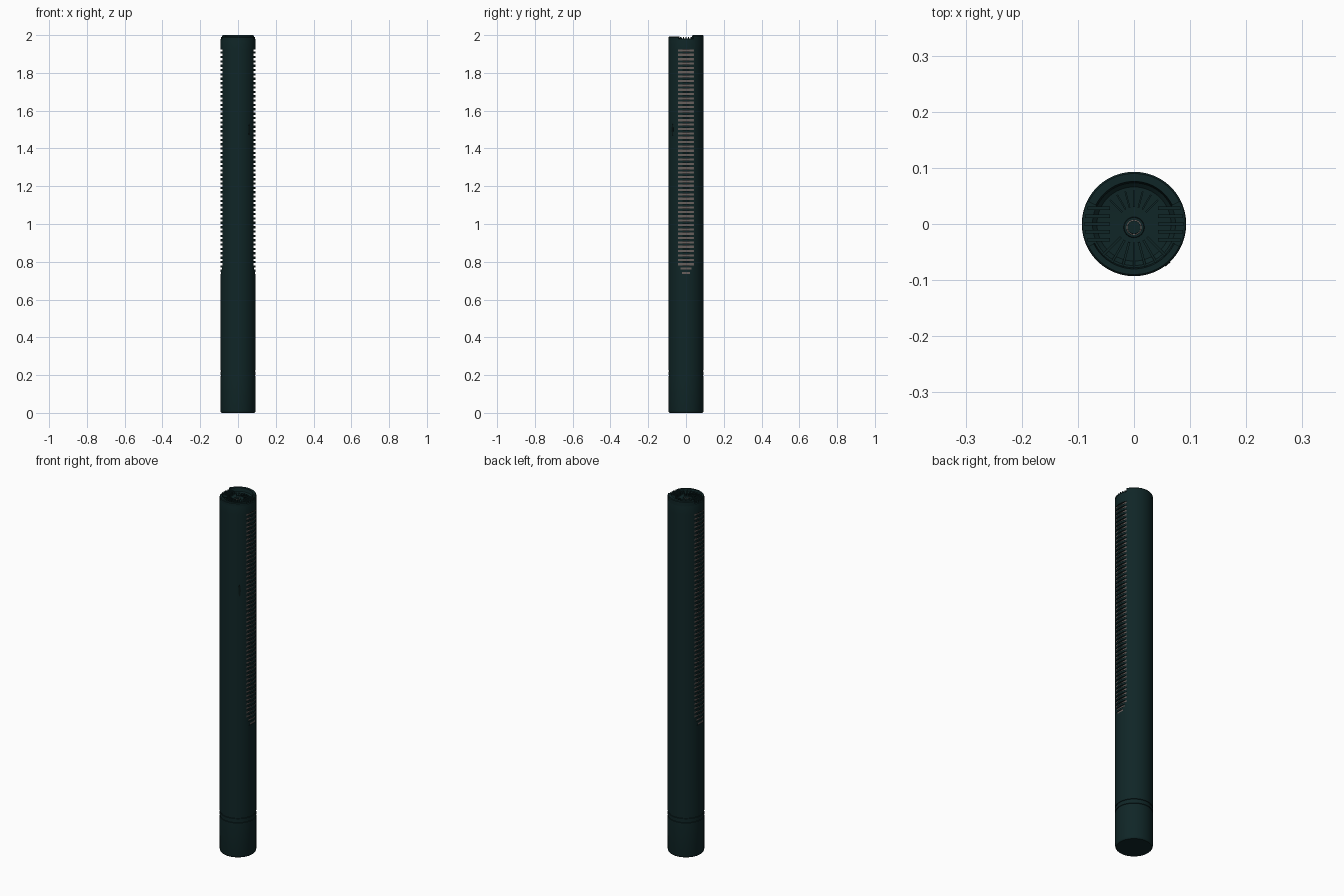
import bpy, bmesh, math
from mathutils import Matrix, Vector

if "Cube" in bpy.data.objects:
    bpy.data.objects.remove(bpy.data.objects["Cube"])

R, SEG = 0.093, 80
FLAT = R * math.cos(math.radians(27))   # depth of the grille floor


def material(name, rgb):
    m = bpy.data.materials.new(name)
    m.diffuse_color = (*rgb, 1)
    m.use_nodes = True
    m.node_tree.nodes["Principled BSDF"].inputs["Base Color"].default_value = m.diffuse_color
    return m


teal = material("dark teal", (0.005, 0.019, 0.020))
grey = material("warm grey", (0.14, 0.115, 0.108))
black = material("near black", (0.003, 0.009, 0.009))


def finish(name, bm, mats, smooth=True):
    bmesh.ops.recalc_face_normals(bm, faces=bm.faces)
    me = bpy.data.meshes.new(name)
    bm.to_mesh(me)
    bm.free()
    ob = bpy.data.objects.new(name, me)
    bpy.context.collection.objects.link(ob)
    for m in mats:
        me.materials.append(m)
    if smooth:
        bpy.context.view_layer.objects.active = ob
        ob.select_set(True)
        bpy.ops.object.shade_smooth_by_angle(angle=math.radians(30))
        ob.select_set(False)
    return ob


# Body: stacked rings, (height, radius, side clamp)
rings = [(0, 0.088, 1), (0.004, 0.0915, 1), (0.01, R, 1)]
for z in (0.198, 0.222):                 # two seams above the base
    rings += [(z - 0.003, R, 1), (z - 0.002, R - 0.003, 1),
              (z + 0.002, R - 0.003, 1), (z + 0.003, R, 1)]
SLOTS, Z0, PITCH = 52, 0.735, 0.0231
for i in range(SLOTS):                   # flat-bottomed slots on both sides
    z = Z0 + i * PITCH
    clamp = max(FLAT, R - 0.0035 * (i + 1))   # lowest slots are narrower
    rings += [(z, R, 1), (z, R, clamp), (z + 0.0115, R, clamp), (z + 0.0115, R, 1)]
rings += [(1.974, R, 1), (1.979, R - 0.001, 1), (1.981, R - 0.004, 1),
          (1.981, 0.074, 1), (1.974, 0.066, 1), (1.973, 0.022, 1)]

bm = bmesh.new()
loops = []
for z, r, c in rings:
    loop = []
    for k in range(SEG):
        a = 2 * math.pi * k / SEG
        x = max(-c, min(c, r * math.cos(a)))
        loop.append(bm.verts.new((x, r * math.sin(a), z)))
    loops.append(loop)
for n, (lo, hi) in enumerate(zip(loops, loops[1:])):
    c = rings[n][2]
    in_slot = c < 1 and rings[n + 1][2] < 1
    for k in range(SEG):
        j = (k + 1) % SEG
        f = bm.faces.new((lo[k], lo[j], hi[j], hi[k]))
        if in_slot and all(abs(v.co.x) > c - 1e-5 for v in f.verts):
            f.material_index = 1
bm.faces.new(loops[0])
bm.faces.new(loops[-1])
bmesh.ops.remove_doubles(bm, verts=bm.verts, dist=1e-6)
finish("tower_body", bm, [teal, grey])


def arc_rim(name, a0, a1, r_in, r_out, z0, z1, n=30):
    """Curved wall with a chamfered outer and inner top edge."""
    bm = bmesh.new()
    prev = first = None
    prof = [(r_in - 0.004, z0), (r_in, z1), (r_out - 0.003, z1),
            (r_out, z1 - 0.004), (r_out, z0)]
    for i in range(n + 1):
        a = math.radians(a0 + (a1 - a0) * i / n)
        cur = [bm.verts.new((r * math.cos(a), r * math.sin(a), z)) for r, z in prof]
        if prev:
            for k in range(5):
                j = (k + 1) % 5
                bm.faces.new((prev[k], prev[j], cur[j], cur[k]))
        else:
            first = cur
        prev = cur
    bm.faces.new(first)
    bm.faces.new(prev)
    return finish(name, bm, [teal])


arc_rim("back_rim", 26, 154, 0.076, R, 1.972, 2.0)
arc_rim("front_rim", 206, 334, 0.080, R, 1.972, 1.992)


# Top ridges: straight bars at the sides, radial bars elsewhere
def add_bar(bm, centre, length, width, height, angle=0):
    mat = (Matrix.Translation(centre) @ Matrix.Rotation(angle, 4, 'Z')
           @ Matrix.Diagonal((length, width, height, 1)))
    bmesh.ops.create_cube(bm, size=1, matrix=mat)


bm = bmesh.new()
for side in (-1, 1):
    for i in range(-2, 3):
        y = i * 0.014
        outer = math.sqrt((R - 0.004) ** 2 - (abs(y) + 0.0035) ** 2)
        add_bar(bm, (side * (0.043 + outer) / 2, y, 1.982), outer - 0.043, 0.006, 0.018)
for deg in (45, 60, 75, 90, 105, 120, 135):
    a = math.radians(deg)
    add_bar(bm, (0.045 * math.cos(a), 0.045 * math.sin(a), 1.975), 0.03, 0.003, 0.010, a)
for deg in (225, 240, 255, 270, 285, 300, 315):
    a = math.radians(deg)
    add_bar(bm, (0.057 * math.cos(a), 0.057 * math.sin(a), 1.978), 0.048, 0.004, 0.014, a)
finish("top_ridges", bm, [teal], smooth=False)


# Centre button with a thin grey ring
def disc(name, r, z0, z1, mat):
    bm = bmesh.new()
    bmesh.ops.create_cone(bm, cap_ends=True, segments=24, radius1=r, radius2=r * 0.93,
                          depth=z1 - z0,
                          matrix=Matrix.Translation((0, -0.006, (z0 + z1) / 2)))
    finish(name, bm, [mat])


disc("button_collar", 0.019, 1.971, 1.978, teal)
disc("button_ring", 0.0145, 1.974, 1.979, grey)
disc("button_cap", 0.0125, 1.974, 1.981, teal)

# Small oval sensor plate on the front right
bm = bmesh.new()
direction = Vector((math.sin(math.radians(40)), -math.cos(math.radians(40)), 0))
mat = (Matrix.Translation(direction * (R - 0.001) + Vector((0, 0, 1.5)))
       @ direction.to_track_quat('Z', 'Y').to_matrix().to_4x4()
       @ Matrix.Diagonal((0.006, 0.032, 0.004, 1)))
bmesh.ops.create_cone(bm, cap_ends=True, segments=24, radius1=1, radius2=1, depth=1, matrix=mat)
finish("sensor_plate", bm, [black])
